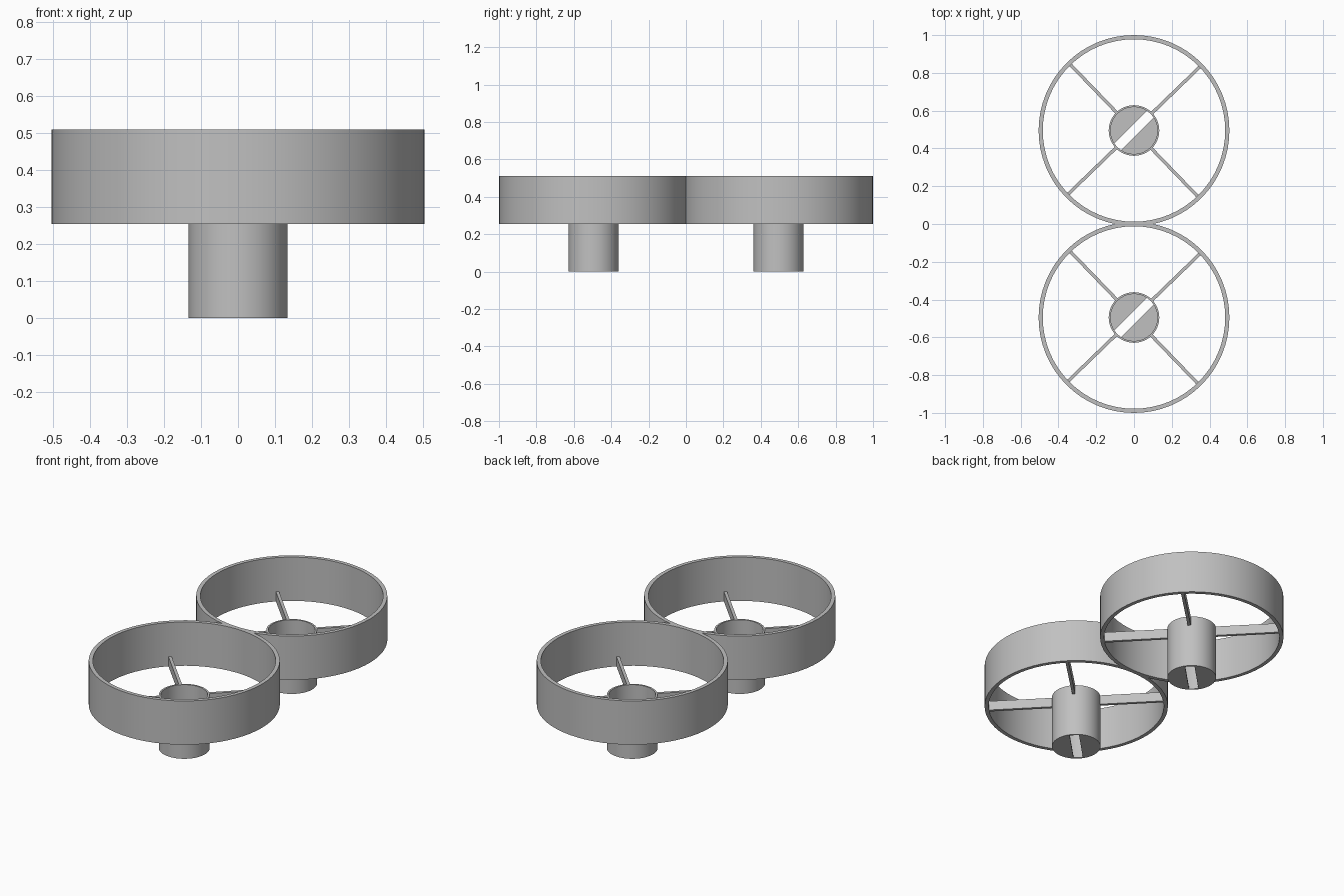
import bpy, bmesh, math
from mathutils import Matrix

if "Cube" in bpy.data.objects:
    bpy.data.objects.remove(bpy.data.objects["Cube"])

SEG = 64
grey = bpy.data.materials.new("plain grey")
grey.diffuse_color = (0.53, 0.53, 0.53, 1)
grey.use_nodes = True
grey.node_tree.nodes["Principled BSDF"].inputs["Base Color"].default_value = grey.diffuse_color


def finish(bm, name, smooth=True):
    bmesh.ops.recalc_face_normals(bm, faces=bm.faces[:])
    me = bpy.data.meshes.new(name)
    bm.to_mesh(me)
    bm.free()
    me.materials.append(grey)
    ob = bpy.data.objects.new(name, me)
    bpy.context.collection.objects.link(ob)
    if smooth:
        bpy.ops.object.select_all(action='DESELECT')
        ob.select_set(True)
        bpy.context.view_layer.objects.active = ob
        bpy.ops.object.shade_smooth_by_angle(angle=math.radians(30))
    return ob


def tube(name, y, r_out, r_in, z0, z1):
    """Hollow cylinder from a revolved rectangular section."""
    bm = bmesh.new()
    section = [(r_out, z0), (r_out, z1), (r_in, z1), (r_in, z0)]
    rings = [[bm.verts.new((r * math.cos(2 * math.pi * i / SEG),
                            y + r * math.sin(2 * math.pi * i / SEG), z))
              for i in range(SEG)] for r, z in section]
    for k in range(4):
        a, b = rings[k], rings[(k + 1) % 4]
        for i in range(SEG):
            j = (i + 1) % SEG
            bm.faces.new((a[i], a[j], b[j], b[i]))
    return finish(bm, name)


def half_disc(name, y, r, half_slot, thick, turn):
    """Circle segment on one side of the diagonal slot."""
    bm = bmesh.new()
    a0 = math.asin(half_slot / r)
    n = 28
    pts = []
    for i in range(n + 1):
        a = a0 + (math.pi - 2 * a0) * i / n + turn
        pts.append(bm.verts.new((r * math.cos(a), y + r * math.sin(a), 0)))
    face = bm.faces.new(pts)
    ext = bmesh.ops.extrude_face_region(bm, geom=[face])
    top = [v for v in ext["geom"] if isinstance(v, bmesh.types.BMVert)]
    bmesh.ops.translate(bm, verts=top, vec=(0, 0, thick))
    return finish(bm, name)


def spoke(name, y, angle):
    """Thin upright vane from hub to duct."""
    bm = bmesh.new()
    r0, r1, z0, z1 = 0.128, 0.49, 0.256, 0.312
    m = (Matrix.Translation((0, y, 0)) @ Matrix.Rotation(angle, 4, 'Z')
         @ Matrix.Translation(((r0 + r1) / 2, 0, (z0 + z1) / 2))
         @ Matrix.Diagonal((r1 - r0, 0.017, z1 - z0, 1)))
    bmesh.ops.create_cube(bm, size=1, matrix=m)
    return finish(bm, name, False)


for side, y in (("front", -0.495), ("back", 0.495)):
    # outer duct and central hub
    tube(side + "_duct_ring", y, 0.505, 0.483, 0.255, 0.51)
    tube(side + "_hub", y, 0.134, 0.124, 0.0, 0.312)
    # hub floor split by a diagonal slot
    for i in range(2):
        half_disc(f"{side}_hub_floor_{i + 1}", y, 0.126, 0.026, 0.01,
                  math.radians(45 + 180 * i))
    # four diagonal vanes
    for i in range(4):
        spoke(f"{side}_spoke_{i + 1}", y, math.radians(44 + 90 * i))
